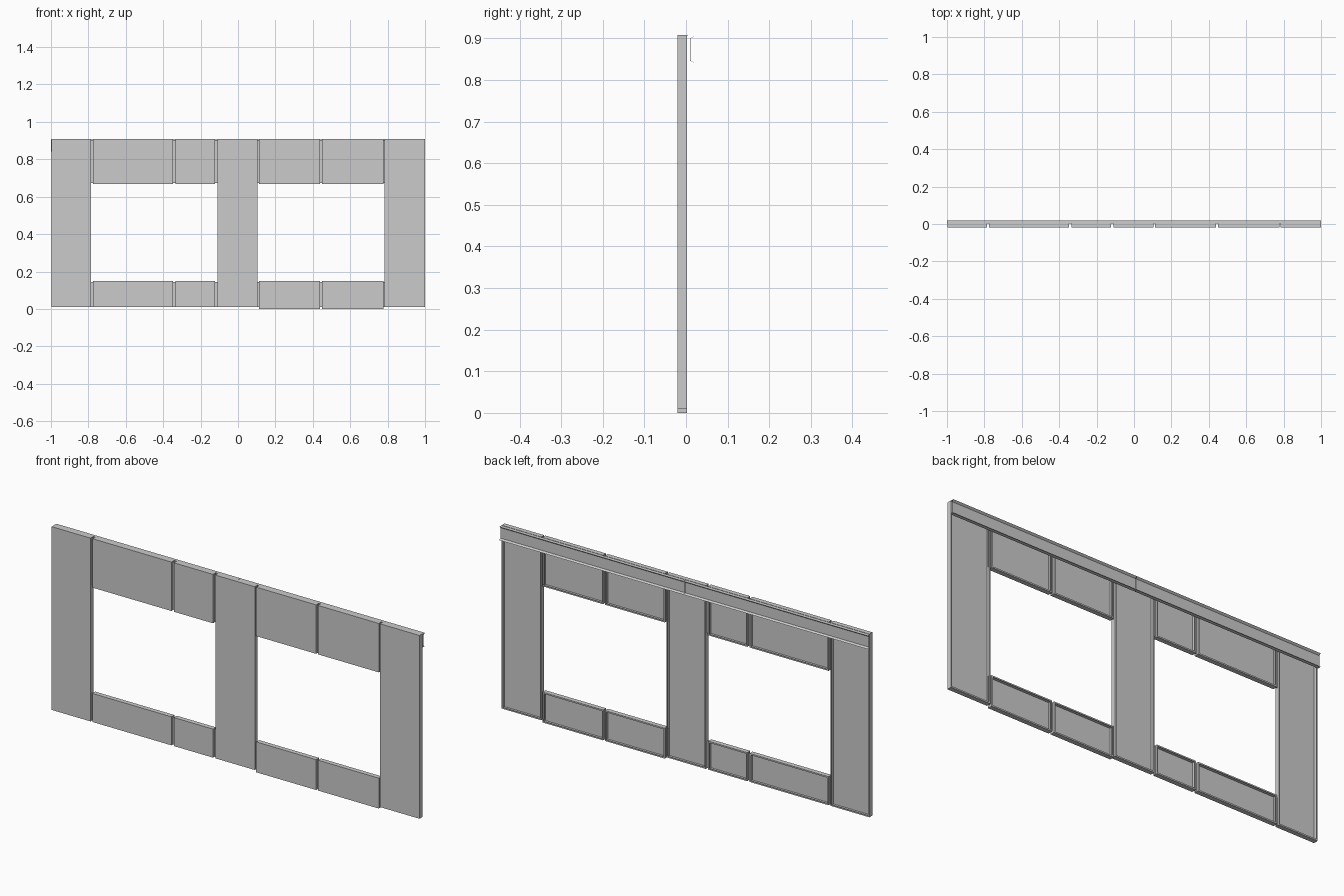
import bpy

if "Cube" in bpy.data.objects:
    bpy.data.objects.remove(bpy.data.objects["Cube"])

FRONT, BACK = -0.02, 0.003


def sheet_object(name, verts, faces, thickness, offset):
    mesh = bpy.data.meshes.new(name)
    mesh.from_pydata(verts, [], faces)
    obj = bpy.data.objects.new(name, mesh)
    bpy.context.collection.objects.link(obj)
    mod = obj.modifiers.new("sheet_thickness", 'SOLIDIFY')
    mod.thickness = thickness
    mod.offset = offset
    return obj


def tray(name, x0, x1, z0, z1, lip=0.007):
    """Folded sheet panel: front face, four flanges, inward return lips."""
    def loop(y, d):
        return [(x0 + d, y, z0 + d), (x1 - d, y, z0 + d),
                (x1 - d, y, z1 - d), (x0 + d, y, z1 - d)]
    verts = loop(FRONT, 0) + loop(BACK, 0) + loop(BACK, lip)
    faces = [(0, 1, 2, 3)]
    for base in (0, 4):
        for i in range(4):
            j = (i + 1) % 4
            faces.append((base + i, base + 4 + i, base + 4 + j, base + j))
    return sheet_object(name, verts, faces, 0.0015, -1)


def joint(name, x, z0, z1):
    """Recessed tongue closing the gap between two neighbouring panels."""
    w, y = 0.007, -0.008
    verts = [(x - w, y, z0), (x + w, y, z0), (x + w, y, z1), (x - w, y, z1)]
    return sheet_object(name, verts, [(0, 1, 2, 3)], 0.0015, 0)


def rail(name, x0, x1):
    """Hooked channel rail running along the top of the back."""
    profile = [(0.003, 0.906), (0.0195, 0.906), (0.010, 0.899),
               (0.010, 0.847), (0.0195, 0.841), (0.003, 0.841)]
    n = len(profile)
    verts = [(x, y, z) for x in (x0, x1) for y, z in profile]
    faces = [(i, i + 1, n + i + 1, n + i) for i in range(n - 1)]
    return sheet_object(name, verts, faces, 0.001, 0)


# Full-height columns
for side, x0, x1 in (("left", -0.997, -0.786), ("centre", -0.109, 0.105),
                     ("right", 0.784, 0.999)):
    tray(side + "_column_panel", x0, x1, 0.009, 0.908)

# Panels above and below the two window openings
spans = [(-0.776, -0.347), (-0.334, -0.122), (0.113, 0.438), (0.448, 0.778)]
for i, (x0, x1) in enumerate(spans):
    tray(f"upper_panel_{i + 1}", x0, x1, 0.668, 0.908)
    tray(f"lower_panel_{i + 1}", x0, x1, 0.009 if x0 < 0 else 0.0, 0.149)

# Joint strips between neighbouring panels
for i, x in enumerate((-0.781, -0.3405, -0.1155, 0.109, 0.443, 0.781)):
    joint(f"upper_joint_{i + 1}", x, 0.672, 0.904)
    joint(f"lower_joint_{i + 1}", x, 0.010, 0.145)

# Back rail in two lengths meeting at the middle
rail("left_back_rail", -1.0, -0.001)
rail("right_back_rail", 0.001, 1.0)
